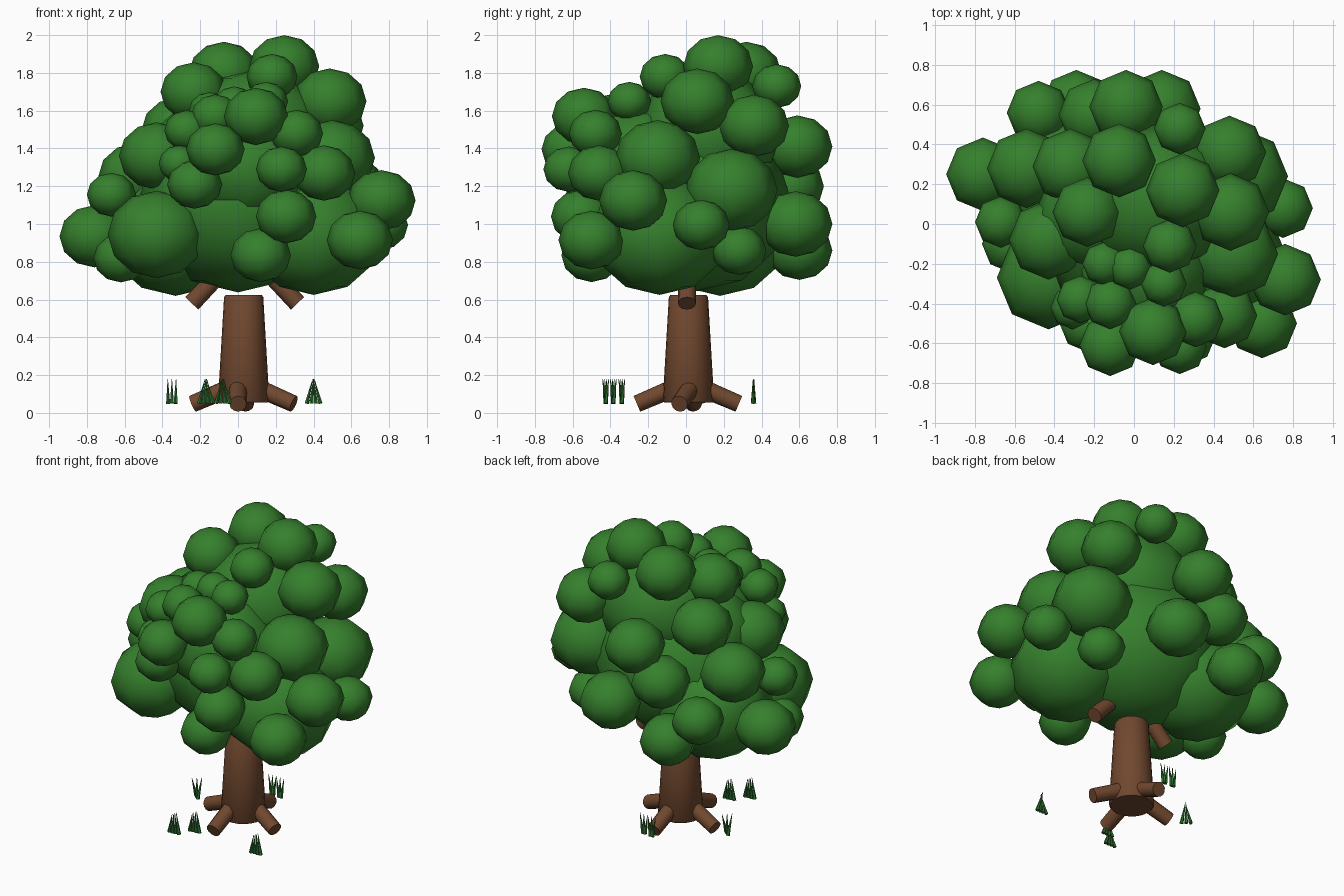
import bpy, bmesh, math
from mathutils import Vector, Matrix


def material(name, rgb):
    m = bpy.data.materials.new(name)
    m.diffuse_color = (*rgb, 1)
    return m


LEAF = material("leaf green", (0.036, 0.215, 0.026))
BARK = material("bark brown", (0.165, 0.065, 0.028))
GRASS = material("grass green", (0.028, 0.17, 0.03))


def finish(name, bm, mat, angle=None):
    me = bpy.data.meshes.new(name)
    bm.to_mesh(me)
    bm.free()
    me.materials.append(mat)
    ob = bpy.data.objects.new(name, me)
    bpy.context.collection.objects.link(ob)
    if angle is None:
        for p in me.polygons:
            p.use_smooth = True
    else:
        bpy.ops.object.select_all(action='DESELECT')
        ob.select_set(True)
        bpy.context.view_layer.objects.active = ob
        bpy.ops.object.shade_smooth_by_angle(angle=math.radians(angle))
    return ob


def rod(bm, a, b, r1, r2, sides):
    a, b = Vector(a), Vector(b)
    d = b - a
    mat = Matrix.Translation((a + b) / 2) @ d.to_track_quat('Z', 'Y').to_matrix().to_4x4()
    bmesh.ops.create_cone(bm, cap_ends=True, segments=sides, radius1=r1, radius2=r2,
                          depth=d.length, matrix=mat)


def clumps(name, balls, squash=0.89):
    # eight-sided, slightly flattened leaf balls given as x, y, z, radius
    bm = bmesh.new()
    for x, y, z, r in balls:
        bmesh.ops.create_uvsphere(bm, u_segments=8, v_segments=6, radius=r,
                                  matrix=Matrix.Translation((x, y, z)) @ Matrix.Diagonal((1, 1, squash, 1)))
    finish(name, bm, LEAF)


# Leaf crown, one object per side
clumps("crown_core", [
    (0.0, 0.03, 1.11, 0.53), (0.40, -0.14, 0.945, 0.36), (-0.33, 0.18, 0.94, 0.36),
    (0.10, 0.12, 1.48, 0.38), (0.05, -0.23, 1.30, 0.35),
    (-0.20, 0.05, 1.35, 0.30), (-0.43, -0.27, 0.945, 0.26)])
clumps("crown_top", [
    (0.245, 0.17, 1.835, 0.185), (0.18, -0.11, 1.78, 0.135), (0.15, -0.30, 1.65, 0.115),
    (-0.235, 0.06, 1.70, 0.175), (-0.075, 0.32, 1.80, 0.185), (0.23, 0.48, 1.73, 0.13),
    (0.485, 0.06, 1.65, 0.195), (0.48, 0.36, 1.52, 0.185), (-0.15, -0.20, 1.60, 0.11),
    (-0.02, -0.22, 1.63, 0.11)])
clumps("crown_front", [
    (0.095, -0.54, 1.57, 0.17), (0.31, -0.48, 1.48, 0.14), (-0.12, -0.61, 1.395, 0.155),
    (0.23, -0.62, 1.29, 0.135), (0.455, -0.46, 1.27, 0.165), (-0.23, -0.50, 1.21, 0.145),
    (-0.31, -0.42, 1.32, 0.11), (-0.27, -0.38, 1.495, 0.12), (-0.12, -0.40, 1.57, 0.13),
    (0.255, -0.555, 1.04, 0.16), (0.12, -0.50, 0.835, 0.16)])
clumps("crown_left", [
    (-0.43, -0.08, 1.36, 0.20), (-0.54, 0.28, 1.25, 0.20),
    (-0.67, 0.01, 1.155, 0.13), (-0.76, 0.25, 0.935, 0.185), (-0.62, -0.10, 0.82, 0.145)])
clumps("crown_right", [
    (0.50, -0.15, 1.35, 0.225), (0.53, 0.24, 1.18, 0.245), (0.76, -0.28, 1.125, 0.18),
    (0.75, 0.08, 0.995, 0.15), (0.645, -0.50, 0.915, 0.175), (0.49, 0.28, 0.86, 0.145)])
clumps("crown_back", [
    (-0.48, 0.56, 1.02, 0.16), (-0.29, 0.60, 0.86, 0.175), (0.14, 0.58, 1.00, 0.195),
    (-0.20, 0.55, 1.20, 0.18), (-0.04, 0.59, 1.41, 0.185), (-0.32, 0.29, 1.50, 0.19)])

# Tapered trunk with rounded rims, turned from a profile
bm = bmesh.new()
profile = [(0, 0.055), (0.128, 0.055), (0.136, 0.066), (0.104, 0.612), (0.096, 0.624), (0, 0.624)]
vs = [bm.verts.new((r, 0, z)) for r, z in profile]
es = [bm.edges.new(p) for p in zip(vs, vs[1:])]
bmesh.ops.spin(bm, geom=vs + es, cent=(0, 0, 0), axis=(0, 0, 1), angle=2 * math.pi, steps=20)
bmesh.ops.remove_doubles(bm, verts=bm.verts, dist=0.0005)
bmesh.ops.recalc_face_normals(bm, faces=bm.faces)
bmesh.ops.translate(bm, verts=bm.verts, vec=(0.03, 0.013, 0))
finish("trunk", bm, BARK, 50)

# Four roots sloping out to the ground, each from start to end point
ROOTS = {"right": ((0.12, 0.02), (0.295, -0.035)), "left": ((-0.06, 0.01), (-0.24, 0.04)),
         "back": ((0.04, 0.10), (0.04, 0.28)), "front": ((0.0, -0.08), (0.0, -0.26))}
for name, (a, b) in ROOTS.items():
    bm = bmesh.new()
    rod(bm, (*a, 0.125), (*b, 0.048), 0.048, 0.045, 12)
    finish("root_" + name, bm, BARK, 40)

# Two short branches poking out below the crown
for name, s in (("left", -1), ("right", 1)):
    bm = bmesh.new()
    rod(bm, (0.035 + 0.28 * s, 0.005, 0.58), (0.035 + 0.09 * s, 0.005, 0.78), 0.048, 0.045, 12)
    finish("branch_" + name, bm, BARK, 40)

# Grass tufts: x, y, blade count, base spread vector, tip spread vector
TUFTS = [(-0.17, -0.425, 4, (0.036, 0), (0.004, 0.016)), (-0.08, -0.34, 4, (0.036, 0), (0.004, 0.016)),
         (0.40, -0.385, 4, (0.036, 0), (0.004, 0.016)),
         (-0.35, 0.07, 3, (0.02, -0.02), (0.022, 0.022)),
         (0.00, 0.36, 3, (0.008, 0), (0.028, 0)), (0.06, 0.355, 3, (0.008, 0), (0.028, 0))]
for i, (x, y, n, base, tip) in enumerate(TUFTS):
    bm = bmesh.new()
    for j in range(n):
        k = 2 * j / (n - 1) - 1
        rod(bm, (x + k * base[0], y + k * base[1], 0.05),
            (x + k * tip[0], y + k * tip[1], 0.18), 0.012, 0.001, 6)
    finish("grass_tuft_%d" % (i + 1), bm, GRASS, 40)
